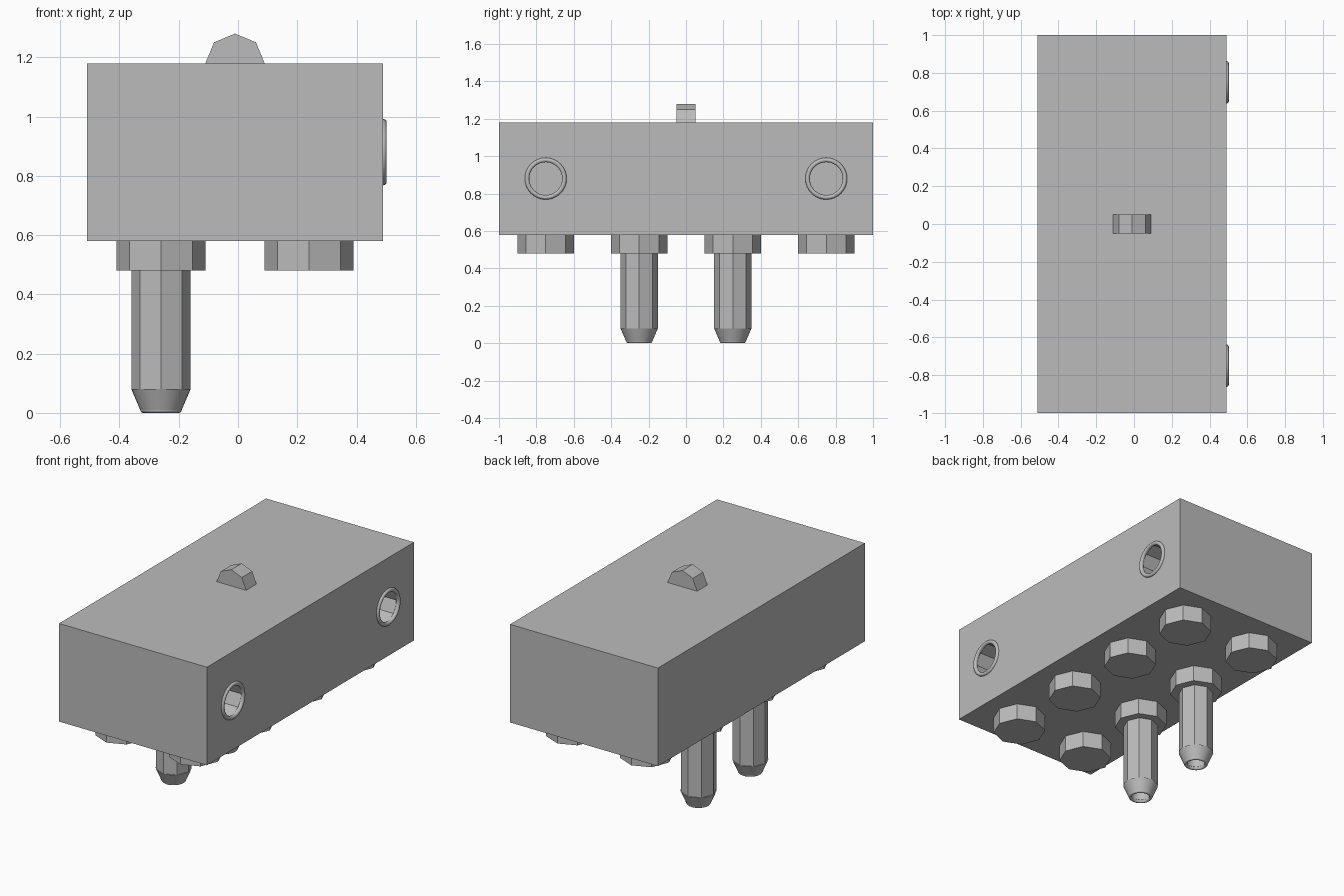
import bpy, bmesh, math
from mathutils import Matrix, Vector

cube = bpy.data.objects.get("Cube")
if cube:
    bpy.data.objects.remove(cube, do_unlink=True)

grey = bpy.data.materials.new("plain_grey")
grey.use_nodes = True
colour = (0.5, 0.5, 0.5, 1)
grey.diffuse_color = colour
grey.node_tree.nodes["Principled BSDF"].inputs["Base Color"].default_value = colour

CX = -0.01                      # body centre in x
BOTTOM, TOP = 0.58, 1.18        # body underside and top
SIDE = CX + 0.5                 # face carrying the sockets


def finish(name, bm, smooth=False):
    bmesh.ops.recalc_face_normals(bm, faces=bm.faces)
    mesh = bpy.data.meshes.new(name)
    bm.to_mesh(mesh)
    bm.free()
    mesh.materials.append(grey)
    obj = bpy.data.objects.new(name, mesh)
    bpy.context.collection.objects.link(obj)
    bpy.context.view_layer.objects.active = obj
    if smooth:
        bpy.ops.object.select_all(action="DESELECT")
        obj.select_set(True)
        bpy.ops.object.shade_smooth_by_angle(angle=math.radians(40))
    return obj


def octagon_prism(name, radius, length, centre, axis="Z"):
    bm = bmesh.new()
    bmesh.ops.create_cone(bm, cap_ends=True, segments=8, radius1=radius,
                          radius2=radius, depth=length)
    turn = {"Z": Matrix(), "X": Matrix.Rotation(math.pi / 2, 4, "Y"),
            "Y": Matrix.Rotation(math.pi / 2, 4, "X")}[axis]
    bm.transform(Matrix.Translation(centre) @ turn)
    return finish(name, bm)


def lathe(name, profile, matrix, steps=32):
    # Revolve a closed (radius, height) loop around z
    bm = bmesh.new()
    verts = [bm.verts.new((r, 0, z)) for r, z in profile]
    edges = [bm.edges.new((v, verts[i - 1])) for i, v in enumerate(verts)]
    bmesh.ops.spin(bm, geom=verts + edges, cent=(0, 0, 0), axis=(0, 0, 1),
                   angle=math.tau, steps=steps)
    bmesh.ops.remove_doubles(bm, verts=bm.verts, dist=0.0005)
    bm.transform(matrix)
    return finish(name, bm, smooth=True)


def ring_profile(major, minor, height, count=12):
    return [(major + minor * math.cos(math.tau * i / count),
             height + minor * math.sin(math.tau * i / count)) for i in range(count)]


# Body block
bm = bmesh.new()
bmesh.ops.create_cube(bm, size=1)
bm.transform(Matrix.Translation((CX, 0, (BOTTOM + TOP) / 2))
             @ Matrix.Diagonal((1, 2, TOP - BOTTOM, 1)))
body = finish("body", bm)

# Two sockets sunk into the side, each with a rounded rim
for y in (-0.75, 0.75):
    cutter = octagon_prism("socket_cutter", 0.1, 1, (SIDE, y, 0.88), "X")
    cutter.hide_render = True
    cut = body.modifiers.new("socket", "BOOLEAN")
    cut.operation, cut.solver, cut.object = "DIFFERENCE", "EXACT", cutter
    bpy.context.view_layer.objects.active = body
    bpy.ops.object.modifier_apply(modifier=cut.name)
    bpy.data.objects.remove(cutter, do_unlink=True)
    lathe("socket_rim", ring_profile(0.1, 0.012, 0),
          Matrix.Translation((SIDE, y, 0.88)) @ Matrix.Rotation(math.pi / 2, 4, "Y"))

# Octagonal feet in two rows
for x in (CX - 0.25, CX + 0.25):
    for y in (-0.75, -0.25, 0.25, 0.75):
        octagon_prism("foot", 0.15, 0.1, (x, y, BOTTOM - 0.05))

# Two long pins with hollow tapered tips and rounded lips
for y in (-0.25, 0.25):
    place = Matrix.Translation((CX - 0.25, y, 0))
    octagon_prism("pin", 0.1, 0.42, (CX - 0.25, y, 0.29))
    lathe("pin_tip", [(0.1, 0.08), (0.07, 0.01), (0.055, 0.01), (0.055, 0.08)], place)
    lathe("pin_lip", ring_profile(0.06, 0.01, 0.01), place)

# Half-sunk octagonal knob on top, trimmed to its upper half
knob = octagon_prism("top_knob", 0.1, 0.1, (CX, 0, TOP), "Y")
bm = bmesh.new()
bm.from_mesh(knob.data)
bmesh.ops.bisect_plane(bm, geom=bm.verts[:] + bm.edges[:] + bm.faces[:],
                       plane_co=Vector((0, 0, TOP)), plane_no=(0, 0, 1),
                       clear_inner=True)
bm.to_mesh(knob.data)
bm.free()
